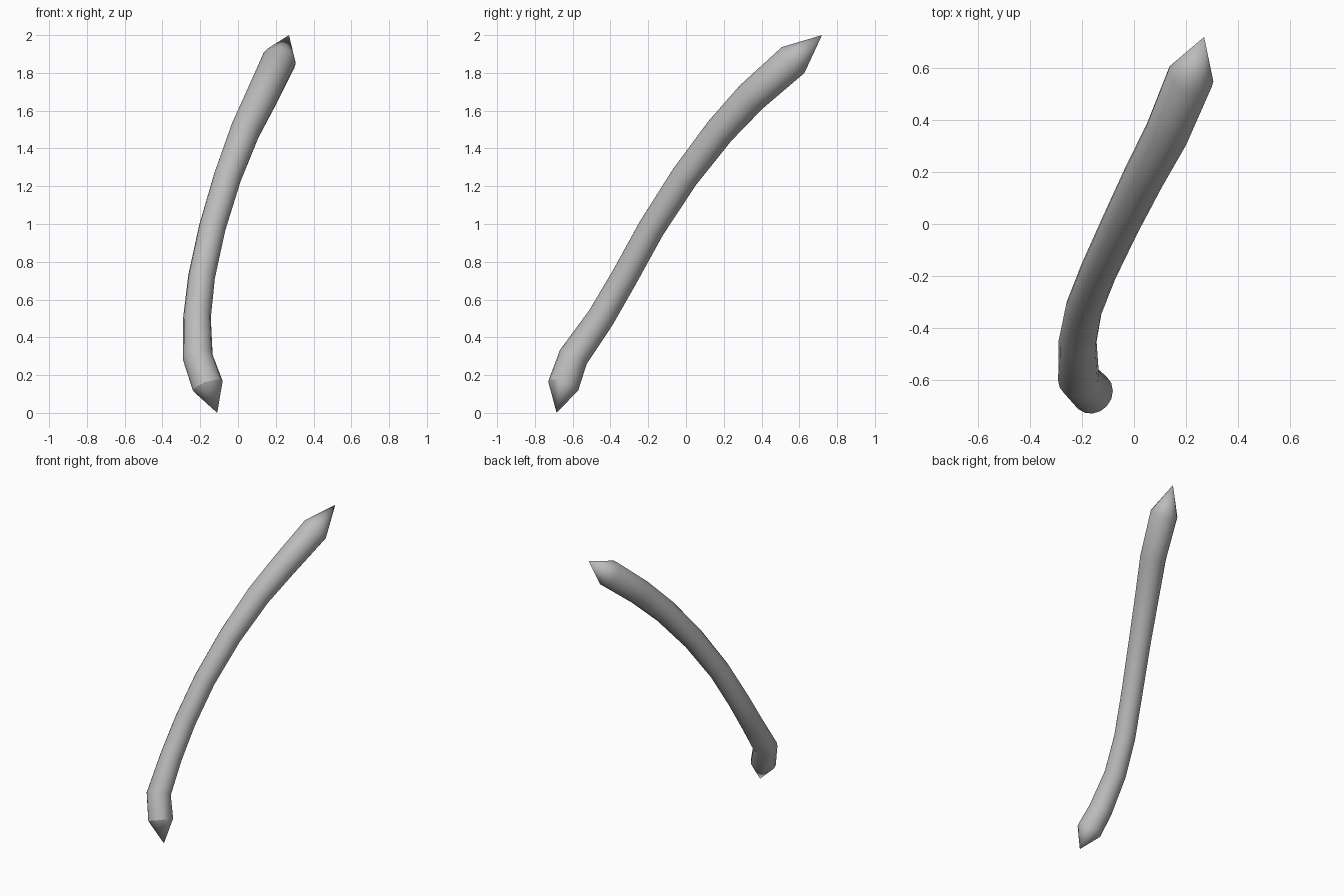
import bpy, bmesh, math
from mathutils import Vector

cube = bpy.data.objects.get("Cube")
if cube:
    bpy.data.objects.remove(cube, do_unlink=True)

SIDES = 16

# Matte grey material
grey = bpy.data.materials.new("light_grey")
grey.use_nodes = True
colour = (0.5, 0.5, 0.5, 1)
grey.diffuse_color = colour
grey.node_tree.nodes["Principled BSDF"].inputs["Base Color"].default_value = colour

# Centre line of the curved rod: x, y, z, radius (first and last are the points)
stations = [
    (-0.11, -0.685, 0.0, 0),
    (-0.16, -0.65, 0.143, 0.083),
    (-0.213, -0.597, 0.295, 0.08),
    (-0.217, -0.45, 0.505, 0.073),
    (-0.193, -0.325, 0.72, 0.071),
    (-0.137, -0.183, 0.978, 0.071),
    (-0.055, -0.007, 1.25, 0.074),
    (0.037, 0.18, 1.493, 0.08),
    (0.125, 0.345, 1.672, 0.086),
    (0.218, 0.567, 1.868, 0.091),
    (0.27, 0.72, 2.0, 0),
]
points = [Vector(s[:3]) for s in stations]

bm = bmesh.new()


def make_ring(i):
    """Circle of vertices square to the bisector of the adjoining segments."""
    before = (points[i] - points[i - 1]).normalized()
    after = (points[i + 1] - points[i]).normalized()
    tangent = (before + after).normalized()
    across = Vector((1, 0, 0))
    across = (across - tangent * across.dot(tangent)).normalized()
    up = tangent.cross(across)
    ring = []
    for k in range(SIDES):
        a = math.tau * k / SIDES
        offset = across * math.cos(a) + up * math.sin(a)
        ring.append(bm.verts.new(points[i] + offset * stations[i][3]))
    return ring


rings = [make_ring(i) for i in range(1, len(points) - 1)]

# Rod wall
for low, high in zip(rings, rings[1:]):
    for k in range(SIDES):
        n = (k + 1) % SIDES
        bm.faces.new((low[k], low[n], high[n], high[k]))

# Conical points at both ends
foot, tip = bm.verts.new(points[0]), bm.verts.new(points[-1])
for k in range(SIDES):
    n = (k + 1) % SIDES
    bm.faces.new((foot, rings[0][n], rings[0][k]))
    bm.faces.new((tip, rings[-1][k], rings[-1][n]))

bmesh.ops.recalc_face_normals(bm, faces=bm.faces)
mesh = bpy.data.meshes.new("curved_spike")
bm.to_mesh(mesh)
bm.free()
mesh.materials.append(grey)

spike = bpy.data.objects.new("curved_spike", mesh)
bpy.context.collection.objects.link(spike)
bpy.ops.object.select_all(action="DESELECT")
spike.select_set(True)
bpy.context.view_layer.objects.active = spike
bpy.ops.object.shade_smooth_by_angle(angle=math.radians(30))
